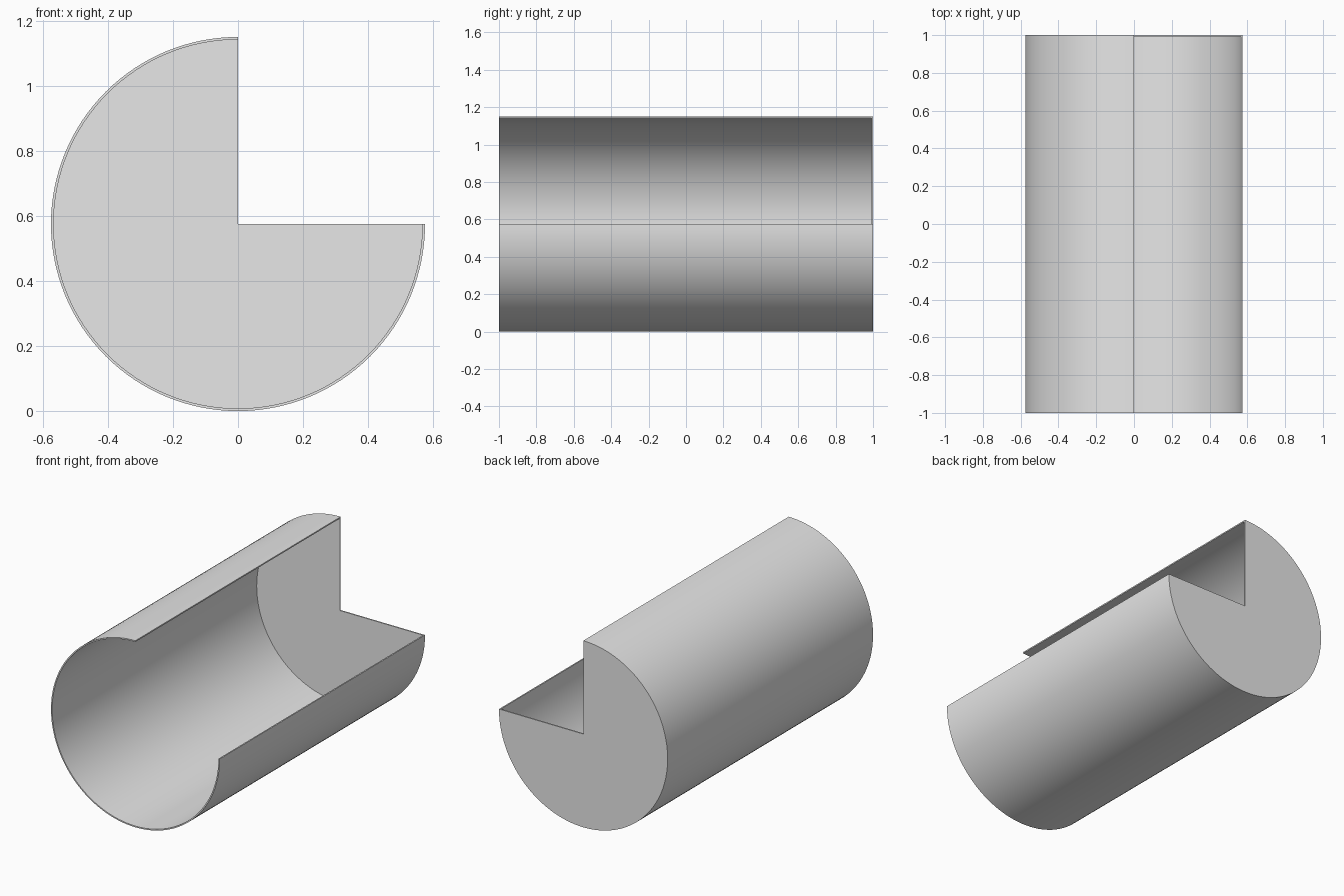
import bpy
import bmesh
import math
from mathutils import Vector

cube = bpy.data.objects.get("Cube")
if cube:
    bpy.data.objects.remove(cube, do_unlink=True)

RADIUS = 0.575
WALL = 0.008
FRONT, BACK = -1.0, 1.0
SEGMENTS = 96  # steps over the three-quarter turn

# Plain grey material
grey = bpy.data.materials.new("light_grey")
grey.use_nodes = True
colour = (0.8, 0.8, 0.8, 1.0)
grey.diffuse_color = colour
grey.node_tree.nodes["Principled BSDF"].inputs["Base Color"].default_value = colour

# Section through wall and end cap, revolved about the long axis
inner = RADIUS - WALL
section = [
    (0, BACK - WALL), (inner, BACK - WALL), (inner, FRONT),
    (RADIUS, FRONT), (RADIUS, BACK), (0, BACK),
]
bm = bmesh.new()
verts = [bm.verts.new((r, y, RADIUS)) for r, y in section]
edges = [bm.edges.new(pair) for pair in zip(verts, verts[1:])]
result = bmesh.ops.spin(
    bm, geom=verts + edges, cent=Vector((0, 0, RADIUS)), axis=Vector((0, 1, 0)),
    angle=math.radians(270), steps=SEGMENTS, use_duplicate=False)
last = [g for g in result["geom_last"] if isinstance(g, bmesh.types.BMVert)]

# Close the two cut edges of the open quarter
bmesh.ops.remove_doubles(bm, verts=bm.verts[:], dist=0.0001)
open_edges = [e for e in bm.edges if e.is_boundary]
axis_ends = [v for v in bm.verts if math.hypot(v.co.x, v.co.z - RADIUS) < 0.001]
axis_edge = bm.edges.new(axis_ends)


def on_cut(edge, axis):
    """True when an open edge lies on the flat or the upright cut."""
    if axis == "flat":
        return all(abs(v.co.z - RADIUS) < 0.001 and v.co.x > -0.001 for v in edge.verts)
    return all(abs(v.co.x) < 0.001 and v.co.z > RADIUS - 0.001 for v in edge.verts)


for cut in ("flat", "upright"):
    loop = [e for e in open_edges if on_cut(e, cut)] + [axis_edge]
    bmesh.ops.contextual_create(bm, geom=loop)
bmesh.ops.recalc_face_normals(bm, faces=bm.faces[:])

# Three-quarter tube with a closed back
mesh = bpy.data.meshes.new("cutaway_tube")
bm.to_mesh(mesh)
bm.free()
mesh.materials.append(grey)
tube = bpy.data.objects.new("cutaway_tube", mesh)
bpy.context.collection.objects.link(tube)

bpy.ops.object.select_all(action="DESELECT")
tube.select_set(True)
bpy.context.view_layer.objects.active = tube
bpy.ops.object.shade_smooth_by_angle(angle=math.radians(30))
